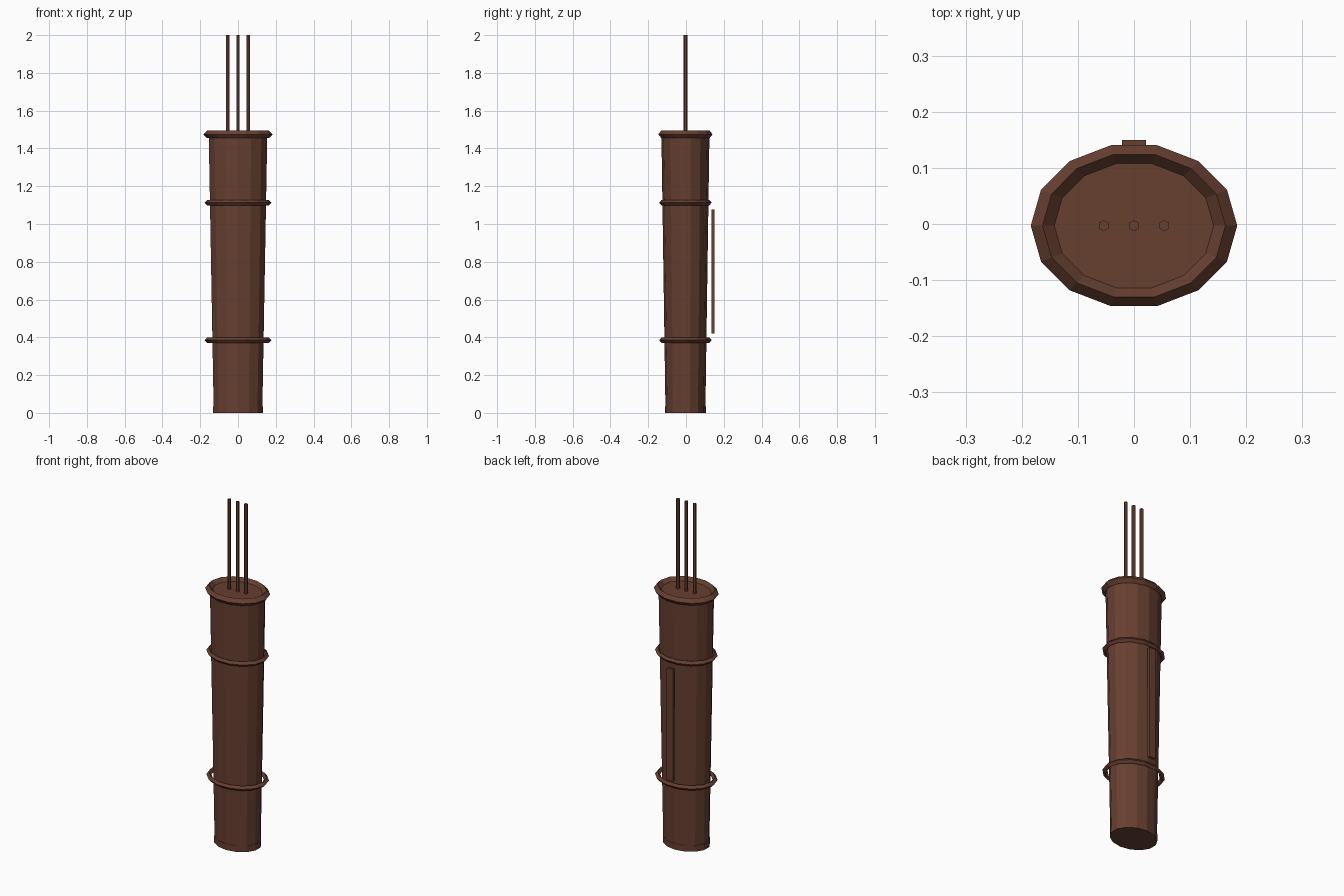
import bpy, math
from mathutils import Matrix

cube = bpy.data.objects.get("Cube")
if cube:
    bpy.data.objects.remove(cube)

OVAL = 0.8          # depth of the quiver relative to its width
MID_Y = -0.003      # the strap sticks out behind, so the tube sits slightly forward

leather = bpy.data.materials.new("brown leather")
leather.use_nodes = True
BROWN = (0.135, 0.05, 0.03, 1)
leather.diffuse_color = BROWN
leather.node_tree.nodes["Principled BSDF"].inputs["Base Color"].default_value = BROWN


def finish(name, oval=1.0):
    obj = bpy.context.object
    obj.name = name
    obj.data.transform(Matrix.Diagonal((1, oval, 1, 1)))
    obj.data.materials.append(leather)
    return obj


def tapered(name, low, high, z0, z1, sides=14, x=0, oval=OVAL):
    bpy.ops.mesh.primitive_cone_add(vertices=sides, radius1=low, radius2=high,
                                    depth=z1 - z0, location=(x, MID_Y, (z0 + z1) / 2))
    return finish(name, oval)


def hoop(name, z, thickness):
    bpy.ops.mesh.primitive_torus_add(major_segments=14, minor_segments=4,
                                     major_radius=0.163, minor_radius=thickness,
                                     location=(0, MID_Y, z))
    return finish(name, OVAL)


# Tube and base
tapered("quiver_body", 0.132, 0.159, 0.01, 1.475)
tapered("base_cap", 0.135, 0.135, 0, 0.035)

# Rim and bands
hoop("top_rim", 1.475, 0.021)
hoop("upper_band", 1.113, 0.0145)
hoop("lower_band", 0.385, 0.0145)

# Arrow shafts
for name, x in (("right", -0.054), ("middle", 0), ("left", 0.054)):
    tapered(name + "_arrow_shaft", 0.01, 0.01, 1.4, 2.0, sides=6, x=x, oval=1)

# Back strap
bpy.ops.mesh.primitive_cube_add(size=1, location=(0, 0.143, 0.748))
strap = finish("back_strap")
strap.data.transform(Matrix.Diagonal((0.042, 0.014, 0.655, 1)))
